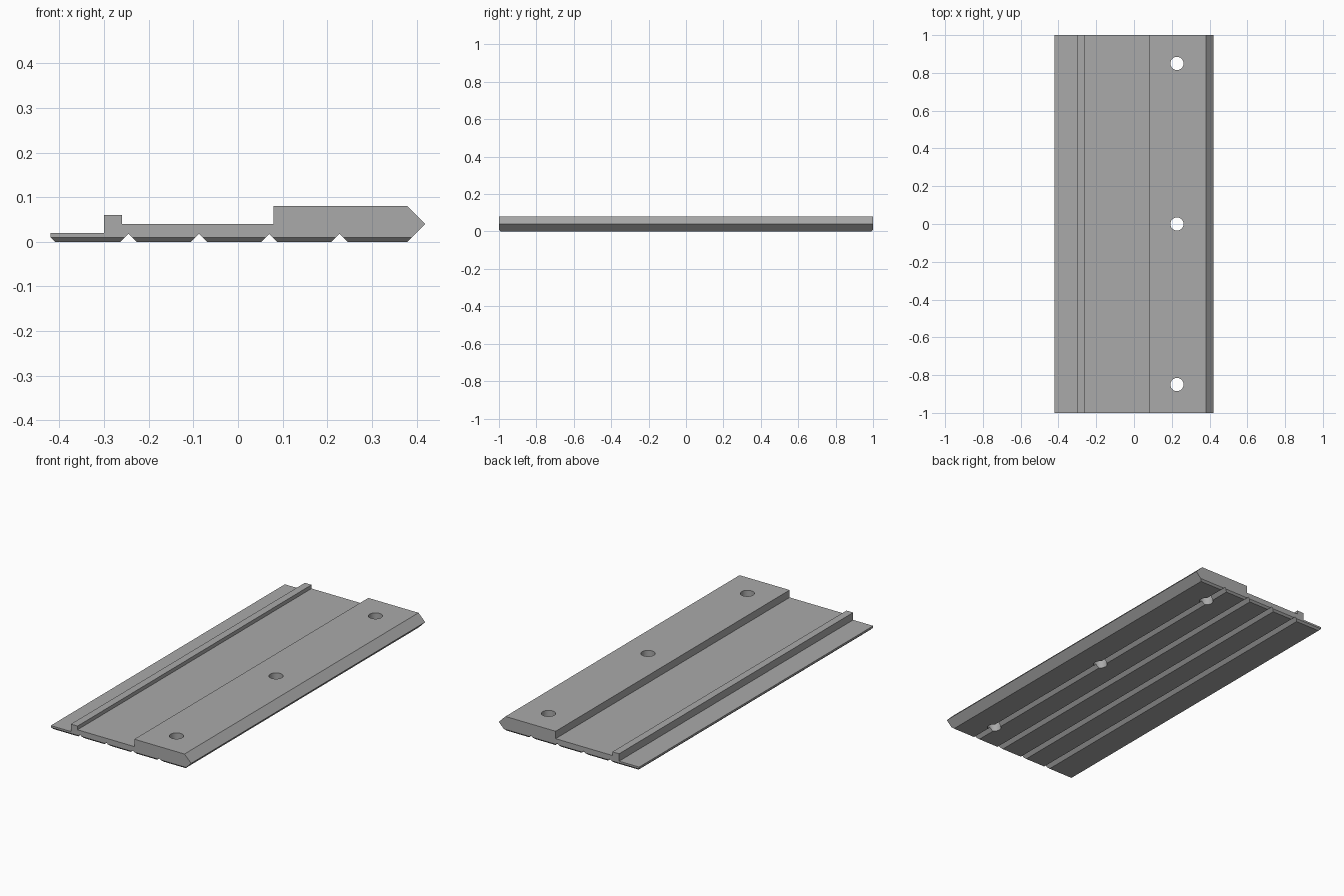
import bpy
import bmesh
import math
from mathutils import Matrix, Vector

if "Cube" in bpy.data.objects:
    bpy.data.objects.remove(bpy.data.objects["Cube"])

HALF_LENGTH = 1.0
CHAMFER = 0.01
GROOVE_DEPTH = 0.018
GROOVE_XS = [-0.245 + 0.1575 * i for i in range(4)]
HOLE_X = GROOVE_XS[-1]
HOLE_RADIUS = 0.035

grey = bpy.data.materials.new("plain grey")
grey.use_nodes = True
color = (0.4, 0.4, 0.4, 1)
grey.diffuse_color = color
grey.node_tree.nodes["Principled BSDF"].inputs["Base Color"].default_value = color


def extrude(bm, points, direction):
    """Add a closed prism: a flat outline swept along a direction."""
    face = bm.faces.new([bm.verts.new(p) for p in points])
    swept = bmesh.ops.extrude_face_region(bm, geom=[face], use_keep_orig=True)
    verts = [g for g in swept["geom"] if isinstance(g, bmesh.types.BMVert)]
    bmesh.ops.translate(bm, verts=verts, vec=Vector(direction))


def finish(bm, name):
    bmesh.ops.recalc_face_normals(bm, faces=bm.faces)
    mesh = bpy.data.meshes.new(name)
    bm.to_mesh(mesh)
    bm.free()
    mesh.materials.append(grey)
    obj = bpy.data.objects.new(name, mesh)
    bpy.context.collection.objects.link(obj)
    return obj


# Plate: stepped top with a rail, pointed right edge, V grooves underneath
outline = [(0.38, 0), (0.42, 0.04), (0.38, 0.08), (0.08, 0.08), (0.08, 0.04),
           (-0.26, 0.04), (-0.26, 0.06), (-0.3, 0.06), (-0.3, 0.02),
           (-0.42, 0.02), (-0.42, CHAMFER), (-0.42 + CHAMFER, 0)]
for x in GROOVE_XS:
    outline += [(x - GROOVE_DEPTH, 0), (x, GROOVE_DEPTH), (x + GROOVE_DEPTH, 0)]
bm = bmesh.new()
extrude(bm, [(x, -HALF_LENGTH, z) for x, z in outline], (0, 2 * HALF_LENGTH, 0))
plate = finish(bm, "grooved_plate")

# Cutters: three round through holes, and a bottom chamfer at each end
bm = bmesh.new()
for y in (-0.85, 0, 0.85):
    bmesh.ops.create_cone(bm, cap_ends=True, segments=32, radius1=HOLE_RADIUS,
                          radius2=HOLE_RADIUS, depth=0.4,
                          matrix=Matrix.Translation((HOLE_X, y, 0)))
for side in (-1, 1):
    end = side * HALF_LENGTH
    wedge = [(end + side * CHAMFER, 2 * CHAMFER),
             (end - side * 2 * CHAMFER, -CHAMFER),
             (end + side * CHAMFER, -CHAMFER)]
    extrude(bm, [(-0.6, y, z) for y, z in wedge], (1.2, 0, 0))
cutter = finish(bm, "hole_and_chamfer_cutter")
cutter.hide_render = True

cut = plate.modifiers.new("holes and chamfers", "BOOLEAN")
cut.operation = "DIFFERENCE"
cut.solver = "EXACT"
cut.object = cutter

# Apply the cut, then drop the cutter
bpy.context.view_layer.objects.active = plate
plate.select_set(True)
cutter.select_set(False)
bpy.ops.object.modifier_apply(modifier=cut.name)
bpy.data.objects.remove(cutter)

# Round hole walls, crisp edges elsewhere
bpy.ops.object.shade_smooth_by_angle(angle=math.radians(30))
